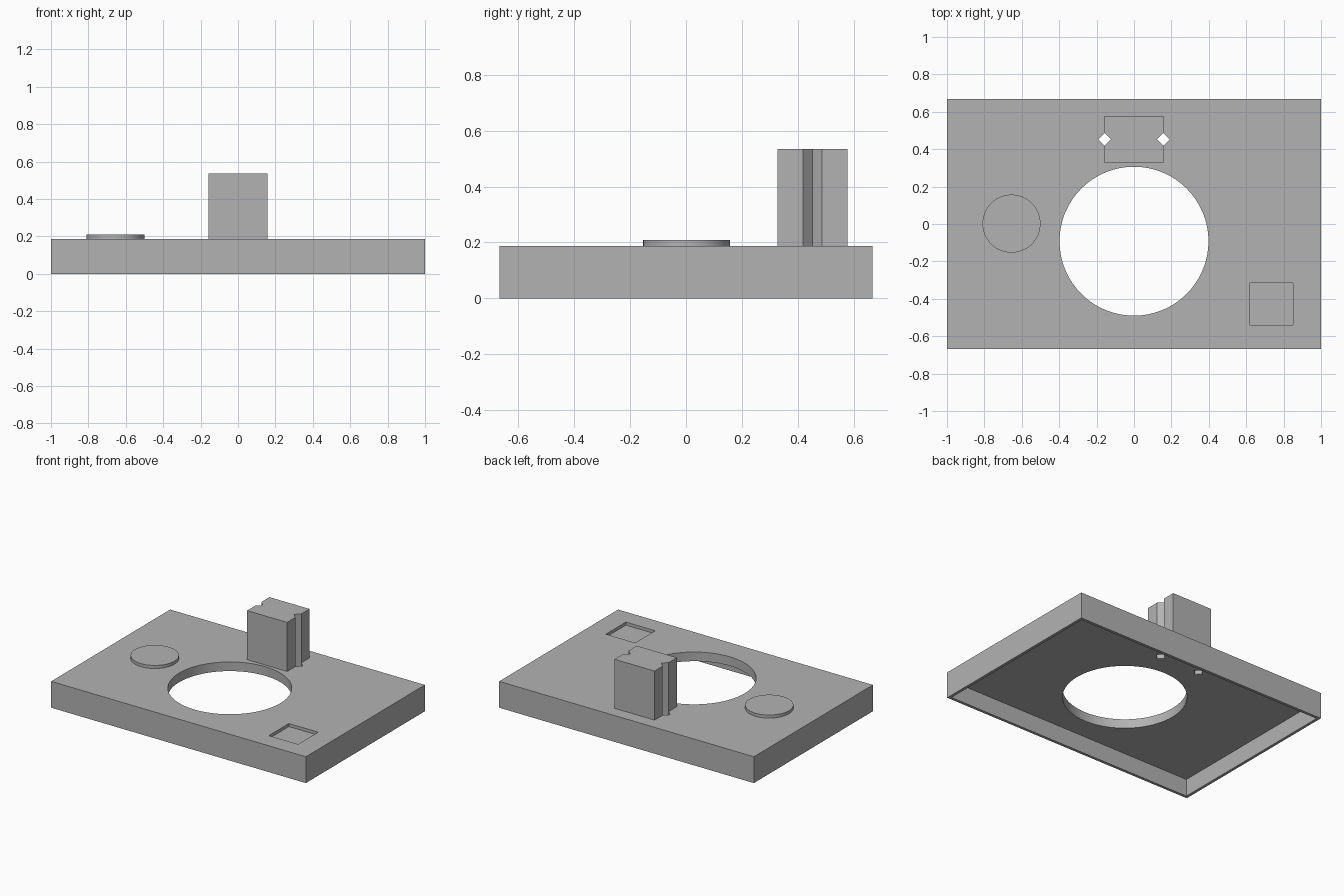
import bpy
import math

if "Cube" in bpy.data.objects:
    bpy.data.objects.remove(bpy.data.objects["Cube"], do_unlink=True)

TOP = 0.187       # height of the plate's upper face
HALF_Y = 0.667
WALL = 0.02
CEILING = 0.122   # underside of the plate's deck

grey = bpy.data.materials.new("plain grey")
grey.use_nodes = True
grey.diffuse_color = (0.45, 0.45, 0.45, 1)
grey.node_tree.nodes["Principled BSDF"].inputs["Base Color"].default_value = (0.45, 0.45, 0.45, 1)


def box(name, x0, x1, y0, y1, z0, z1):
    bpy.ops.mesh.primitive_cube_add(size=1, location=((x0 + x1) / 2, (y0 + y1) / 2, (z0 + z1) / 2))
    ob = bpy.context.object
    ob.name = name
    ob.scale = (x1 - x0, y1 - y0, z1 - z0)
    bpy.ops.object.transform_apply(location=False, rotation=False, scale=True)
    ob.data.materials.append(grey)
    return ob


def prism(name, x, y, radius, z0, z1, sides):
    bpy.ops.mesh.primitive_cylinder_add(vertices=sides, radius=radius, depth=z1 - z0,
                                        location=(x, y, (z0 + z1) / 2))
    ob = bpy.context.object
    ob.name = name
    ob.data.materials.append(grey)
    return ob


def cut(target, cutters):
    bpy.context.view_layer.objects.active = target
    for cutter in cutters:
        mod = target.modifiers.new("cut", "BOOLEAN")
        mod.operation = "DIFFERENCE"
        mod.solver = "EXACT"
        mod.object = cutter
        bpy.ops.object.modifier_apply(modifier=mod.name)


# Main parts
plate = box("base_plate", -1, 1, -HALF_Y, HALF_Y, 0, TOP)
block = box("upright_block", -0.157, 0.157, 0.327, 0.577, TOP, 0.535)
disc = prism("round_pad", -0.655, 0.002, 0.155, TOP, 0.209, 96)

# Hollow underside, large round opening and shallow square pocket
cavity = box("cavity_cutter", WALL - 1, 1 - WALL, WALL - HALF_Y, HALF_Y - WALL, -0.1, CEILING)
opening = prism("opening_cutter", 0, -0.092, 0.398, -0.2, 0.3, 128)
pocket = box("pocket_cutter", 0.62, 0.85, -0.54, -0.315, TOP - 0.022, 0.3)

# Diamond grooves down both sides of the block and through the plate
grooves = [prism("groove_cutter", side * 0.157, 0.452, 0.034, -0.2, 0.8, 4) for side in (-1, 1)]

cut(plate, [cavity, opening, pocket] + grooves)
cut(block, grooves)

for helper in [cavity, opening, pocket] + grooves:
    bpy.data.objects.remove(helper, do_unlink=True)

# Smooth the round walls, keep edges sharp
bpy.ops.object.select_all(action="DESELECT")
for part in (plate, block, disc):
    part.select_set(True)
bpy.context.view_layer.objects.active = plate
bpy.ops.object.shade_smooth_by_angle(angle=math.radians(30))
